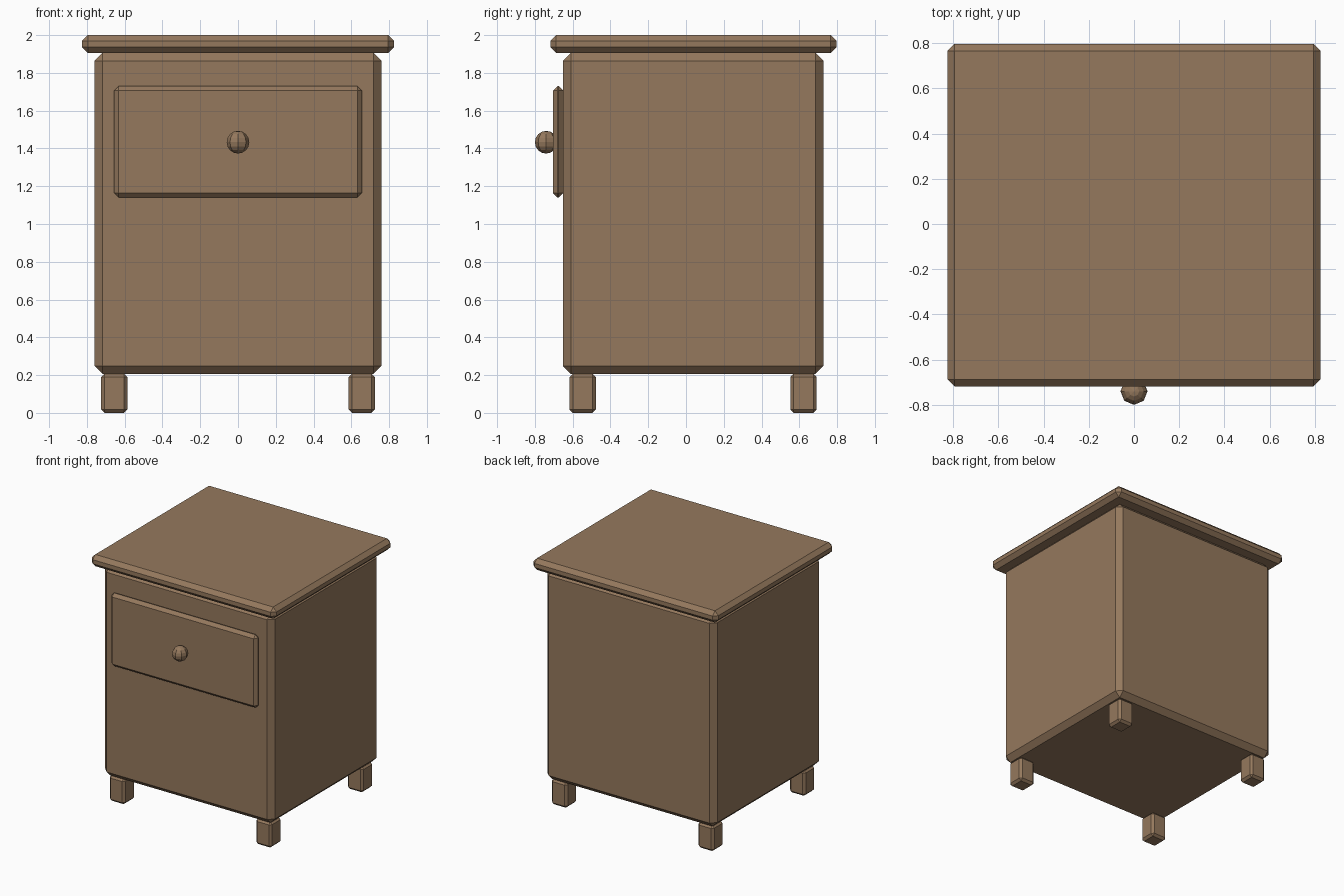
import bpy

cube = bpy.data.objects.get("Cube")
if cube:
    bpy.data.objects.remove(cube, do_unlink=True)

# Single wood colour
WOOD = (0.30, 0.19, 0.11, 1.0)
wood = bpy.data.materials.new("brown_wood")
wood.use_nodes = True
wood.diffuse_color = WOOD
wood.node_tree.nodes["Principled BSDF"].inputs["Base Color"].default_value = WOOD


def chamfered_box(name, low, high, chamfer):
    """Box between two corners with a flat chamfer on every edge."""
    centre = [(a + b) / 2 for a, b in zip(low, high)]
    bpy.ops.mesh.primitive_cube_add(size=1, location=centre)
    box = bpy.context.object
    box.name = name
    box.scale = [b - a for a, b in zip(low, high)]
    bpy.ops.object.transform_apply(location=False, rotation=False, scale=True)
    bevel = box.modifiers.new("chamfer", "BEVEL")
    bevel.width = chamfer
    bevel.segments = 1
    box.data.materials.append(wood)
    return box


# Cabinet and overhanging top
chamfered_box("cabinet_body", (-0.76, -0.652, 0.207), (0.76, 0.728, 1.905), 0.042)
chamfered_box("table_top", (-0.826, -0.718, 1.905), (0.826, 0.797, 2.0), 0.031)

# Drawer front
chamfered_box("drawer_front", (-0.656, -0.704, 1.14), (0.656, -0.65, 1.73), 0.024)

# Low-poly drawer knob
bpy.ops.mesh.primitive_uv_sphere_add(
    segments=8, ring_count=8, radius=0.06, location=(0, -0.74, 1.433))
knob = bpy.context.object
knob.name = "drawer_knob"
knob.data.materials.append(wood)

# Four short legs
HALF = 0.07
for side, x in (("left", 0.655), ("right", -0.655)):
    for end, y in (("front", -0.547), ("back", 0.622)):
        chamfered_box(f"{end}_{side}_leg", (x - HALF, y - HALF, 0),
                      (x + HALF, y + HALF, 0.207), 0.018)
